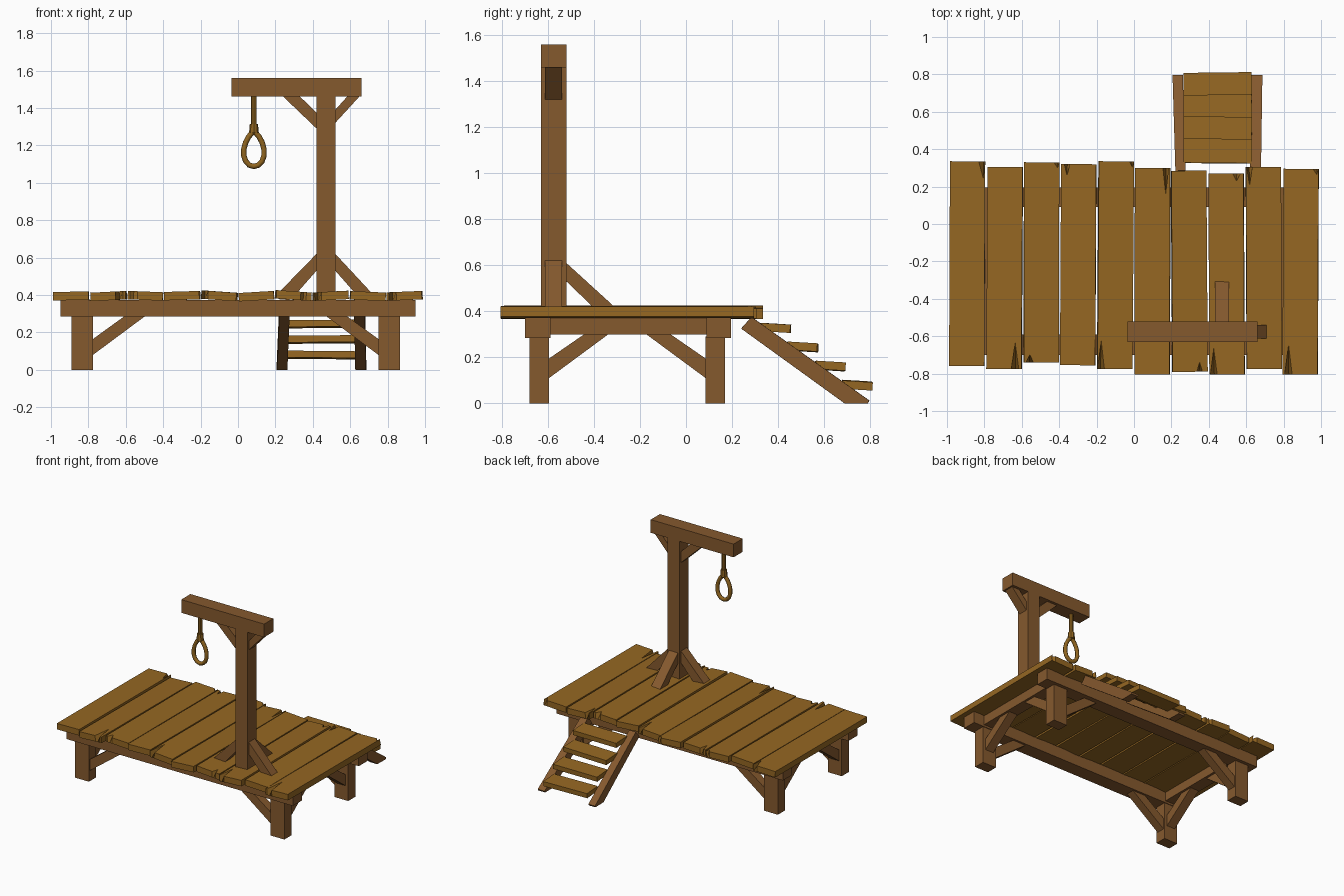
import bpy, bmesh, math, random
from mathutils import Vector

random.seed(4)
cube = bpy.data.objects.get("Cube")
if cube:
    bpy.data.objects.remove(cube, do_unlink=True)


def material(name, rgb):
    m = bpy.data.materials.new(name)
    m.use_nodes = True
    col = (*rgb, 1)
    m.diffuse_color = col
    m.node_tree.nodes["Principled BSDF"].inputs["Base Color"].default_value = col
    return m


BEAM = material("brown timber", (0.235, 0.1, 0.027))
PLANK = material("golden planks", (0.3, 0.135, 0.016))
ROPE = material("rope", (0.28, 0.13, 0.014))


def add_object(name, data, mat, loc=(0, 0, 0), rot=(0, 0, 0)):
    ob = bpy.data.objects.new(name, data)
    data.materials.append(mat)
    bpy.context.collection.objects.link(ob)
    ob.location, ob.rotation_euler = loc, rot
    return ob


def solid(name, lower, upper, mat, rot=(0, 0, 0)):
    """Skin two matching rings and cap them; the origin sits at the middle."""
    pts = [Vector(p) for p in lower + upper]
    mid = sum(pts, Vector()) / len(pts)
    bm = bmesh.new()
    v = [bm.verts.new(p - mid) for p in pts]
    n = len(lower)
    bm.faces.new(v[:n])
    bm.faces.new(v[n:])
    for i in range(n):
        j = (i + 1) % n
        bm.faces.new((v[i], v[j], v[n + j], v[n + i]))
    bmesh.ops.recalc_face_normals(bm, faces=bm.faces)
    me = bpy.data.meshes.new(name)
    bm.to_mesh(me)
    bm.free()
    return add_object(name, me, mat, mid, rot)


def prism(name, axis, profile, lo, hi, mat=BEAM, rot=(0, 0, 0)):
    """Extrude a profile along x (points y,z) or along y (points x,z)."""
    def ring(d):
        return [(d, a, b) if axis == "x" else (a, d, b) for a, b in profile]
    return solid(name, ring(lo), ring(hi), mat, rot)


def box(name, x, y, z, mat=BEAM, rot=(0, 0, 0)):
    rect = [(y[0], z[0]), (y[1], z[0]), (y[1], z[1]), (y[0], z[1])]
    return prism(name, "x", rect, x[0], x[1], mat, rot)


def brace(name, axis, wall, heights, floor, level, lo, hi):
    """Diagonal strut from a vertical face to a horizontal one."""
    prof = [(wall, heights[0]), (wall, heights[1]), (floor[1], level), (floor[0], level)]
    return prism(name, axis, prof, lo, hi)


# Deck planks: back end, front end, chips as (end, position across, half width, depth)
planks = [
    (0.335, -0.76, [(1, 0.95, 0.025, 0.09)]),
    (0.305, -0.775, [(-1, 0.82, 0.02, 0.14)]),
    (0.33, -0.74, [(1, 0.95, 0.02, 0.03), (-1, 0.17, 0.02, 0.04)]),
    (0.32, -0.755, [(1, 0.17, 0.015, 0.06)]),
    (0.335, -0.775, [(1, 0.95, 0.015, 0.03), (-1, 0.1, 0.018, 0.15)]),
    (0.3, -0.805, [(1, 0.88, 0.015, 0.14)]),
    (0.285, -0.79, [(-1, 0.77, 0.015, 0.05)]),
    (0.27, -0.805, [(1, 0.8, 0.02, 0.04), (-1, 0.13, 0.018, 0.14)]),
    (0.305, -0.775, [(1, 0.1, 0.015, 0.1)]),
    (0.295, -0.805, [(1, 0.95, 0.02, 0.03), (-1, 0.17, 0.02, 0.16)]),
]
rolls = [-0.02, -0.05, 0.04, -0.03, 0.07, -0.06, 0.07, -0.05, 0.04, -0.04]
width = 0.188
for i, (back, front, chips) in enumerate(planks):
    x0 = -0.985 + i * 0.198
    top, bottom = [], []
    for end, y in ((-1, front), (1, back)):
        row = [(x0, y, 0), (x0 + width, y, 0)]
        for side, across, half, depth in chips:
            if side == end:
                c = x0 + across * width
                right = min(c + half, x0 + width - 0.001)
                row[1:1] = [(c - half, y, 0), (c, y, -end * depth), (right, y, 0)]
        if end == 1:
            row.reverse()
        top += [(x, yy + cut, 0.418) for x, yy, cut in row]
        bottom += [(x, yy, 0.373) for x, yy, cut in row]
    solid(f"deck_plank_{i + 1}", bottom, top, PLANK, (0, rolls[i], random.uniform(-0.008, 0.008)))

# Under-frame: long beams, side beams, legs and their braces
for label, y, leg_y, s in (("front", (-0.70, -0.59), (-0.68, -0.595), 1),
                           ("back", (0.09, 0.195), (0.085, 0.17), -1)):
    box(f"{label}_beam", (-0.95, 0.95), y, (0.285, 0.373))
    mid = sum(leg_y) / 2
    inner = leg_y[1] if s == 1 else leg_y[0]
    for side, leg_x in (("right", (-0.89, -0.775)), ("left", (0.75, 0.865))):
        d = 1 if side == "right" else -1
        edge = leg_x[1] if d == 1 else leg_x[0]
        box(f"{label}_{side}_leg", leg_x, leg_y, (0, 0.29))
        brace(f"{label}_{side}_long_brace", "y", edge, (0.08, 0.165),
              (edge + d * 0.28, edge + d * 0.17), 0.288, mid - 0.032, mid + 0.032)
        # the lower edge of each strut runs to the far end of its seat
        cx = sum(leg_x) / 2
        brace(f"{label}_{side}_cross_brace", "x", inner, (0.11, 0.195),
              (inner + s * 0.26, inner + s * 0.155), 0.302, cx - 0.035, cx + 0.035)
for side, x in (("right", (-0.875, -0.78)), ("left", (0.765, 0.86))):
    box(f"{side}_side_beam", x, (-0.6, 0.1), (0.3, 0.37))

# Upright post, overhead arm and struts
box("post", (0.42, 0.52), (-0.63, -0.52), (0.39, 1.47))
box("overhead_arm", (-0.035, 0.66), (-0.63, -0.52), (1.46, 1.56))
for name, wall, heights, floor, level in (
        ("right_foot_strut", 0.42, (0.53, 0.62), (0.31, 0.21), 0.405),
        ("left_foot_strut", 0.52, (0.53, 0.62), (0.63, 0.72), 0.405),
        ("right_arm_strut", 0.42, (1.29, 1.375), (0.24, 0.33), 1.462),
        ("left_arm_strut", 0.52, (1.32, 1.39), (0.65, 0.585), 1.462)):
    brace(name, "y", wall, heights, floor, level, -0.613, -0.54)
brace("back_foot_strut", "x", -0.52, (0.53, 0.61), (-0.39, -0.295), 0.405, 0.432, 0.508)

# Rope with its knot and teardrop loop
RX, RY = 0.085, -0.575


def cylinder(name, r1, r2, z0, z1, sides=8):
    bm = bmesh.new()
    bmesh.ops.create_cone(bm, cap_ends=True, segments=sides, radius1=r1, radius2=r2, depth=z1 - z0)
    me = bpy.data.meshes.new(name)
    bm.to_mesh(me)
    bm.free()
    return add_object(name, me, ROPE, (RX, RY, (z0 + z1) / 2))


cylinder("hanging_rope", 0.015, 0.015, 1.3, 1.465)
cylinder("rope_knot", 0.026, 0.022, 1.265, 1.315)
curve = bpy.data.curves.new("loop_path", "CURVE")
curve.dimensions = "3D"
curve.bevel_depth = 0.0145
curve.bevel_resolution = 2
steps = 16
spline = curve.splines.new("POLY")
spline.points.add(steps)
for k, p in enumerate(spline.points):
    t = 2 * math.pi * k / steps
    swing = 0.064 * math.sin(t) * abs(math.sin(t / 2)) ** 0.5
    p.co = (RX + swing, RY, 1.18 + 0.093 * math.cos(t), 1)
path = bpy.data.objects.new("loop_path", curve)
bpy.context.collection.objects.link(path)
bpy.context.view_layer.update()
loop_mesh = bpy.data.meshes.new_from_object(path.evaluated_get(bpy.context.evaluated_depsgraph_get()))
bpy.data.objects.remove(path)
loop_mesh.materials.clear()
add_object("rope_loop", loop_mesh, ROPE)

# Stairs: sloping stringers and four slightly uneven treads
slope = [(0.24, 0.325), (0.285, 0.375), (0.797, 0.012), (0.79, 0), (0.69, 0)]
prism("right_stringer", "x", slope, 0.213, 0.268, rot=(0, 0, 0.03))
prism("left_stringer", "x", slope, 0.625, 0.683, rot=(0, 0, -0.015))
for i in range(4):
    y, z = 0.325 + i * 0.118, 0.31 - i * 0.083
    box(f"stair_tread_{i + 1}", (0.265, 0.63), (y, y + 0.13), (z, z + 0.036), PLANK,
        (-0.06, random.uniform(-0.015, 0.015), random.uniform(-0.02, 0.02)))
